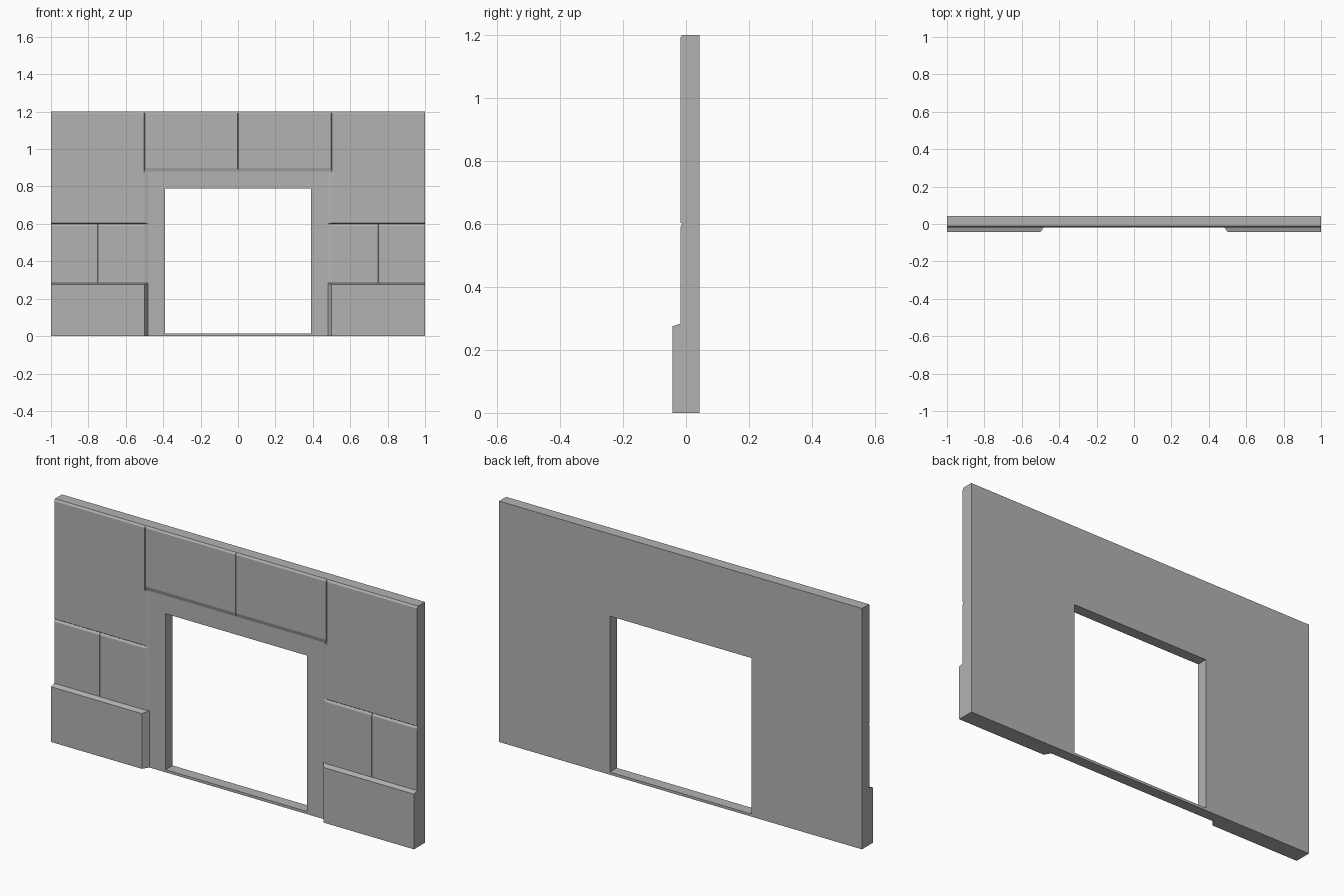
import bpy

cube = bpy.data.objects.get("Cube")
if cube:
    bpy.data.objects.remove(cube, do_unlink=True)

# Single grey stone material
stone = bpy.data.materials.new("grey_stone")
stone.use_nodes = True
GREY = (0.45, 0.45, 0.45, 1)
stone.diffuse_color = GREY
stone.node_tree.nodes["Principled BSDF"].inputs["Base Color"].default_value = GREY

BACK, RECESS, FACE, PLINTH = 0.043, -0.012, -0.018, -0.043
TOP, HALF = 1.2, 1.0
SIDE, LINTEL = 0.48, 0.88          # recessed door surround
DOOR, DOOR_TOP, SILL = 0.39, 0.79, 0.013


def make(name, verts, faces):
    mesh = bpy.data.meshes.new(name)
    mesh.from_pydata(verts, [], faces)
    mesh.materials.append(stone)
    obj = bpy.data.objects.new(name, mesh)
    bpy.context.collection.objects.link(obj)
    return obj


def ring(x0, x1, z0, z1, y):
    return [(x0, y, z0), (x1, y, z0), (x1, y, z1), (x0, y, z1)]


def panel(name, x0, x1, z0, z1, front, left=0, right=0, low=0, high=0):
    """Stone block whose front edges are chamfered by the given amounts."""
    verts = ring(x0 + left, x1 - right, z0 + low, z1 - high, front)
    verts += ring(x0, x1, z0, z1, RECESS)
    faces = [(0, 1, 2, 3)]
    faces += [(i, i + 4, (i + 1) % 4 + 4, (i + 1) % 4) for i in range(4)]
    return make(name, verts, faces)


# Wall slab with the door opening, as four rings of vertices
outer, hole = (-HALF, HALF, 0, TOP), (-DOOR, DOOR, SILL, DOOR_TOP)
verts = ring(*outer, RECESS) + ring(*hole, RECESS) + ring(*outer, BACK) + ring(*hole, BACK)
faces = []
for i in range(4):
    j = (i + 1) % 4
    faces += [(i, j, j + 4, i + 4), (i + 8, i + 12, j + 12, j + 8),
              (i, i + 8, j + 8, j), (i + 4, j + 4, j + 12, i + 12)]
make("wall_slab", verts, faces)


def mirrored(name, x0, x1, z0, z1, front, inner=0, outer=0, low=0, high=0):
    """Matching blocks on both sides; x0 is nearest the door."""
    panel("left_" + name, x0, x1, z0, z1, front, inner, outer, low, high)
    panel("right_" + name, -x1, -x0, z0, z1, front, outer, inner, low, high)


# Plinth, two middle stones, tall upper stone, and lintel stones per side
G = 0.002
mirrored("plinth_block", SIDE, HALF, 0, 0.285, PLINTH, inner=0.02, high=0.01)
mirrored("inner_middle_stone", SIDE, 0.75, 0.28, 0.6, FACE, inner=0.02, outer=G, high=0.01)
mirrored("outer_middle_stone", 0.75, HALF, 0.28, 0.6, FACE, inner=G, high=0.01)
mirrored("upper_stone", SIDE, HALF, 0.6, LINTEL, FACE, inner=0.02, low=0.004)
mirrored("upper_stone_top", 0.5, HALF, LINTEL, TOP, FACE, inner=G, high=0.01)
mirrored("lintel_stone", 0, 0.5, LINTEL, TOP, FACE, inner=G, outer=G, low=0.02, high=0.01)
